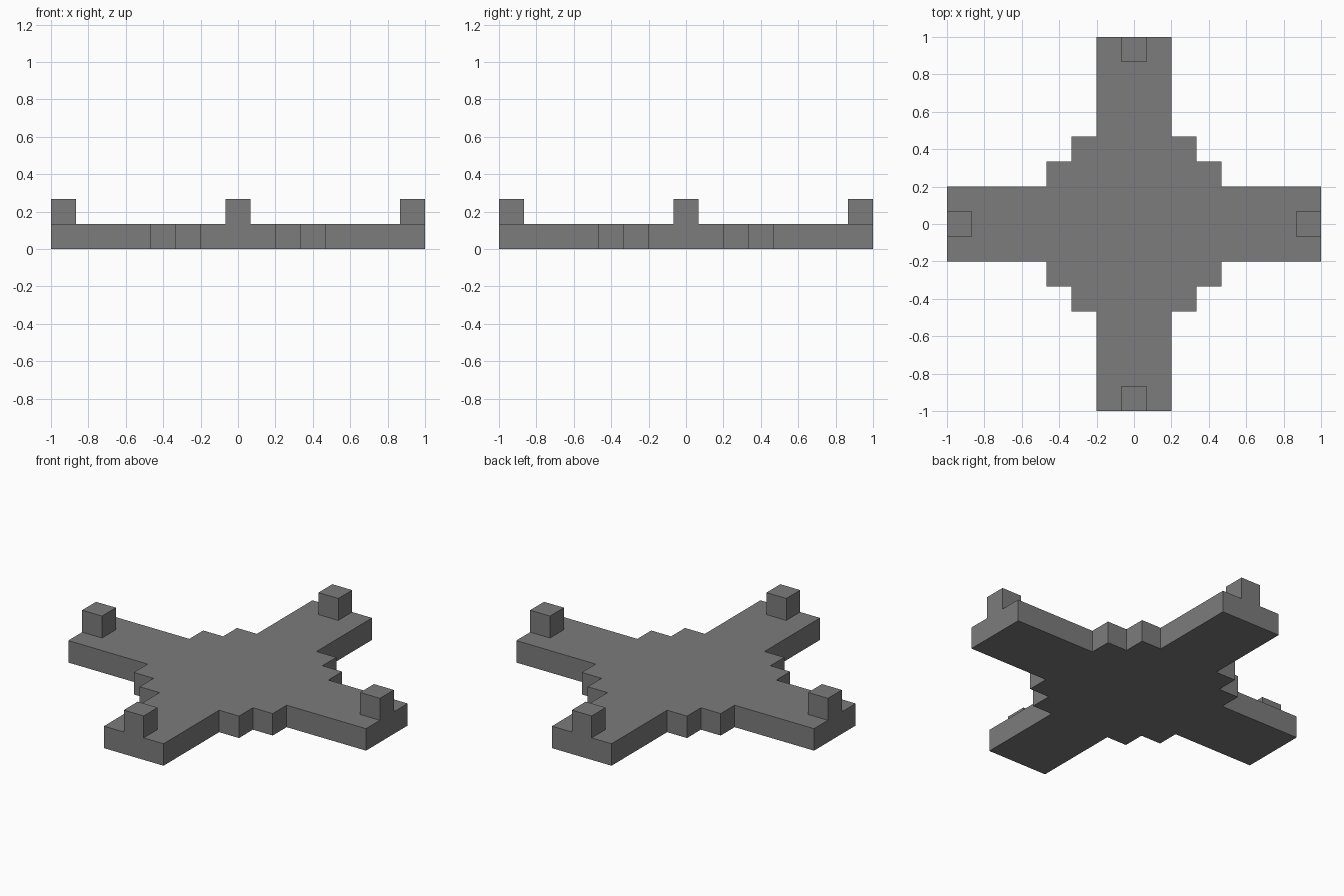
import bpy, bmesh
from mathutils import Matrix, Vector
from math import pi

if "Cube" in bpy.data.objects:
    bpy.data.objects.remove(bpy.data.objects["Cube"], do_unlink=True)

U = 2 / 15  # one block

grey = bpy.data.materials.new("mid grey")
grey.use_nodes = True
colour = (0.2, 0.2, 0.2, 1)
grey.diffuse_color = colour
grey.node_tree.nodes["Principled BSDF"].inputs["Base Color"].default_value = colour


def finish(bm, name):
    bmesh.ops.recalc_face_normals(bm, faces=bm.faces)
    mesh = bpy.data.meshes.new(name)
    bm.to_mesh(mesh)
    bm.free()
    mesh.materials.append(grey)
    obj = bpy.data.objects.new(name, mesh)
    bpy.context.collection.objects.link(obj)
    return obj


# Stepped cross plate: one quarter of the outline, turned four times
quarter = [(7.5, 1.5), (3.5, 1.5), (3.5, 2.5), (2.5, 2.5),
           (2.5, 3.5), (1.5, 3.5), (1.5, 7.5)]
bm = bmesh.new()
outline = []
for i in range(4):
    turn = Matrix.Rotation(i * pi / 2, 3, "Z")
    outline += [bm.verts.new(turn @ Vector((x * U, y * U, 0))) for x, y in quarter]
base = bm.faces.new(outline)
top = bmesh.ops.extrude_face_region(bm, geom=[base], use_keep_orig=True)
moved = [v for v in top["geom"] if isinstance(v, bmesh.types.BMVert)]
bmesh.ops.translate(bm, verts=moved, vec=(0, 0, U))
finish(bm, "cross_plate")

# Peg at the end of each arm
for name, x, y in [("left_peg", 7, 0), ("back_peg", 0, 7),
                   ("right_peg", -7, 0), ("front_peg", 0, -7)]:
    bm = bmesh.new()
    bmesh.ops.create_cube(bm, size=U)
    finish(bm, name).location = (x * U, y * U, 1.5 * U)
